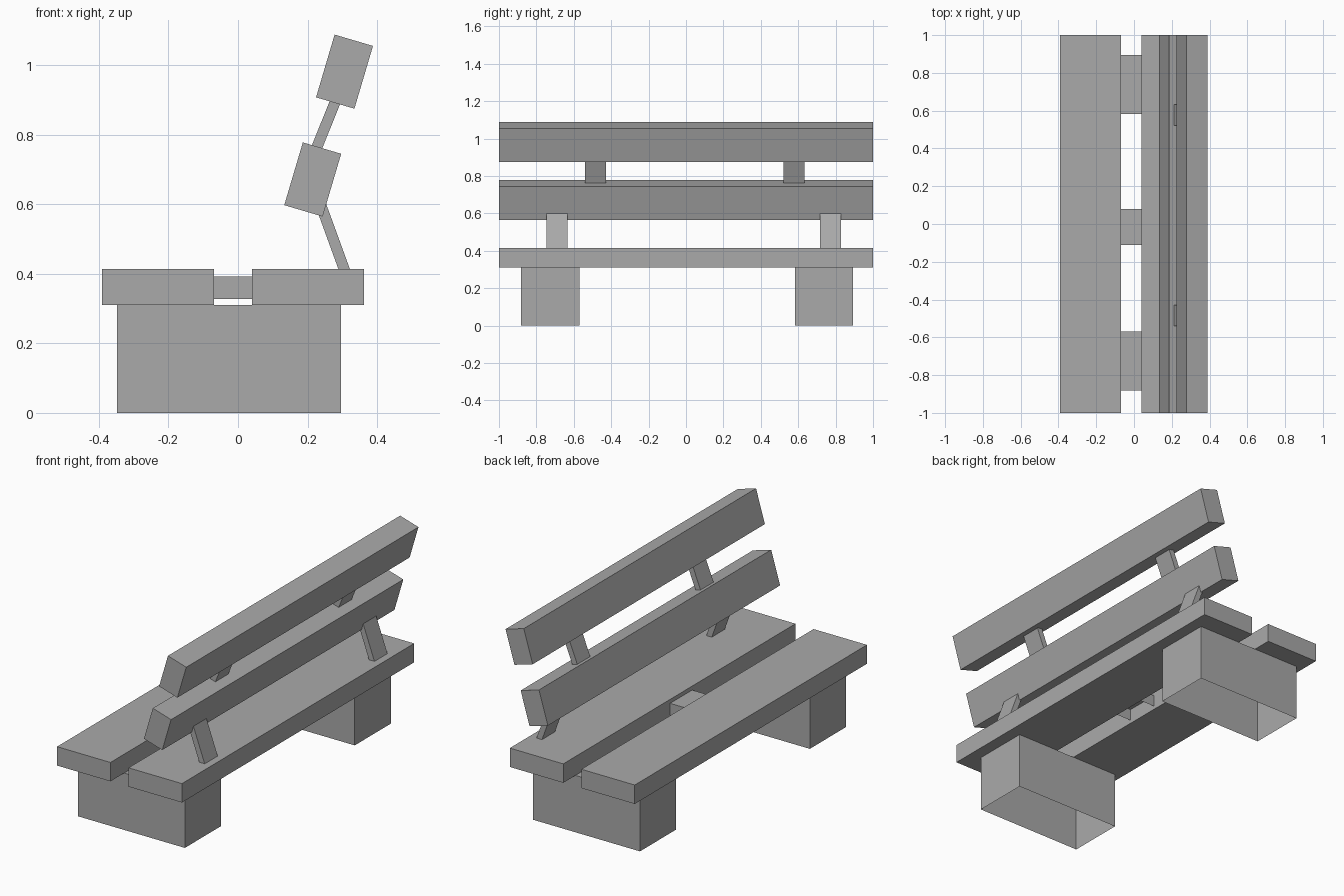
import bpy, bmesh
from math import radians, sin, cos
from mathutils import Vector, Matrix

if "Cube" in bpy.data.objects:
    bpy.data.objects.remove(bpy.data.objects["Cube"], do_unlink=True)

grey = bpy.data.materials.new("plain_grey")
grey.use_nodes = True
grey.diffuse_color = (0.4, 0.4, 0.4, 1)
grey.node_tree.nodes["Principled BSDF"].inputs["Base Color"].default_value = (0.4, 0.4, 0.4, 1)


def box(name, centre, size, tilt=0.0, open_bottom=False):
    """Block of the given size, leaned about the long (y) axis by tilt degrees."""
    bm = bmesh.new()
    bmesh.ops.create_cube(bm, size=1, matrix=Matrix.Diagonal((*size, 1)))
    if open_bottom:
        under = [f for f in bm.faces if f.normal.z < -0.5]
        bmesh.ops.delete(bm, geom=under, context='FACES')
    mesh = bpy.data.meshes.new(name)
    bm.to_mesh(mesh)
    bm.free()
    mesh.materials.append(grey)
    obj = bpy.data.objects.new(name, mesh)
    obj.location = centre
    obj.rotation_euler.y = radians(tilt)
    bpy.context.collection.objects.link(obj)
    return obj


# Seat planks and the tie between them
box("front_seat_plank", (-0.23, 0, 0.362), (0.322, 2, 0.103))
box("rear_seat_plank", (0.201, 0, 0.362), (0.322, 2, 0.103))
box("seat_tie", (-0.015, -0.015, 0.36), (0.11, 0.19, 0.064), open_bottom=True)

# Hollow block legs
for side, y in (("right", -0.725), ("left", 0.738)):
    box(side + "_leg", (-0.026, y, 0.155), (0.645, 0.312, 0.31), open_bottom=True)

# Leaning backrest boards
box("lower_back_board", (0.2148, 0, 0.671), (0.115, 2, 0.188), tilt=16.5)
box("upper_back_board", (0.3062, 0, 0.981), (0.115, 2, 0.188), tilt=16.5)

# Struts: seat to lower board, then lower board to upper board
for side, y in (("right", -0.69), ("left", 0.772)):
    box(side + "_lower_strut", (0.274, y, 0.499), (0.031, 0.112, 0.22), tilt=-20)
for side, y in (("right", -0.485), ("left", 0.577)):
    box(side + "_upper_strut", (0.2517, y, 0.8255), (0.031, 0.112, 0.17), tilt=22)
